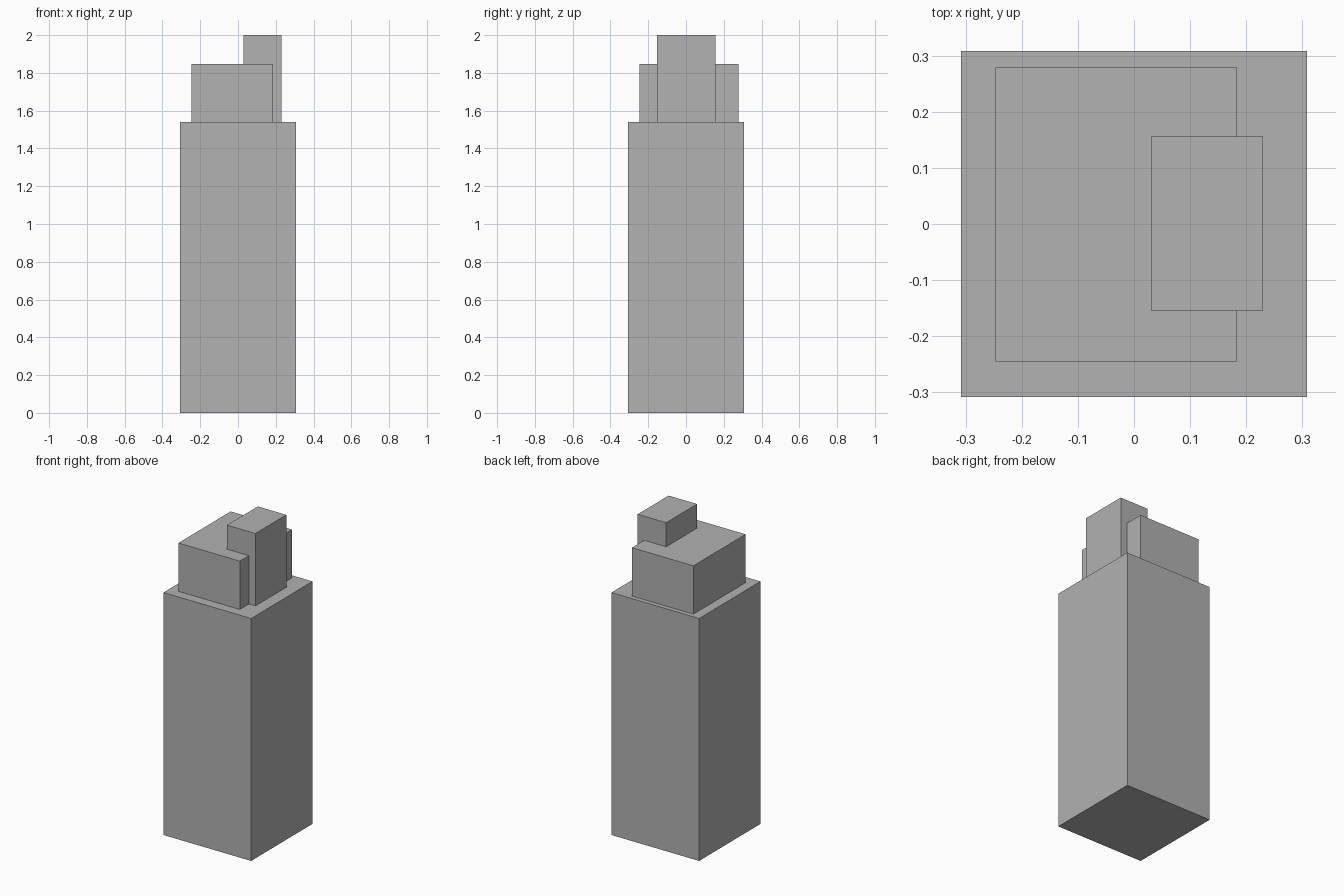
import bpy

if "Cube" in bpy.data.objects:
    bpy.data.objects.remove(bpy.data.objects["Cube"])

grey = bpy.data.materials.new("concrete_grey")
grey.diffuse_color = (0.445, 0.445, 0.445, 1)
grey.use_nodes = True
grey.node_tree.nodes["Principled BSDF"].inputs["Base Color"].default_value = grey.diffuse_color


def block(name, low, high):
    """Box spanning two opposite corners."""
    centre = [(a + b) / 2 for a, b in zip(low, high)]
    bpy.ops.mesh.primitive_cube_add(size=1, location=centre)
    ob = bpy.context.object
    ob.name = name
    ob.scale = [b - a for a, b in zip(low, high)]
    bpy.ops.object.transform_apply(location=False, rotation=False, scale=True)
    ob.data.materials.append(grey)
    return ob


# Main tower shaft
block("tower_body", (-0.308, -0.308, 0), (0.308, 0.308, 1.54))
# Set-back upper storey
block("upper_storey", (-0.247, -0.245, 1.54), (0.184, 0.279, 1.847))
# Tall lift housing straddling the edge of the upper storey
block("lift_housing", (0.03, -0.154, 1.54), (0.23, 0.156, 2.0))
